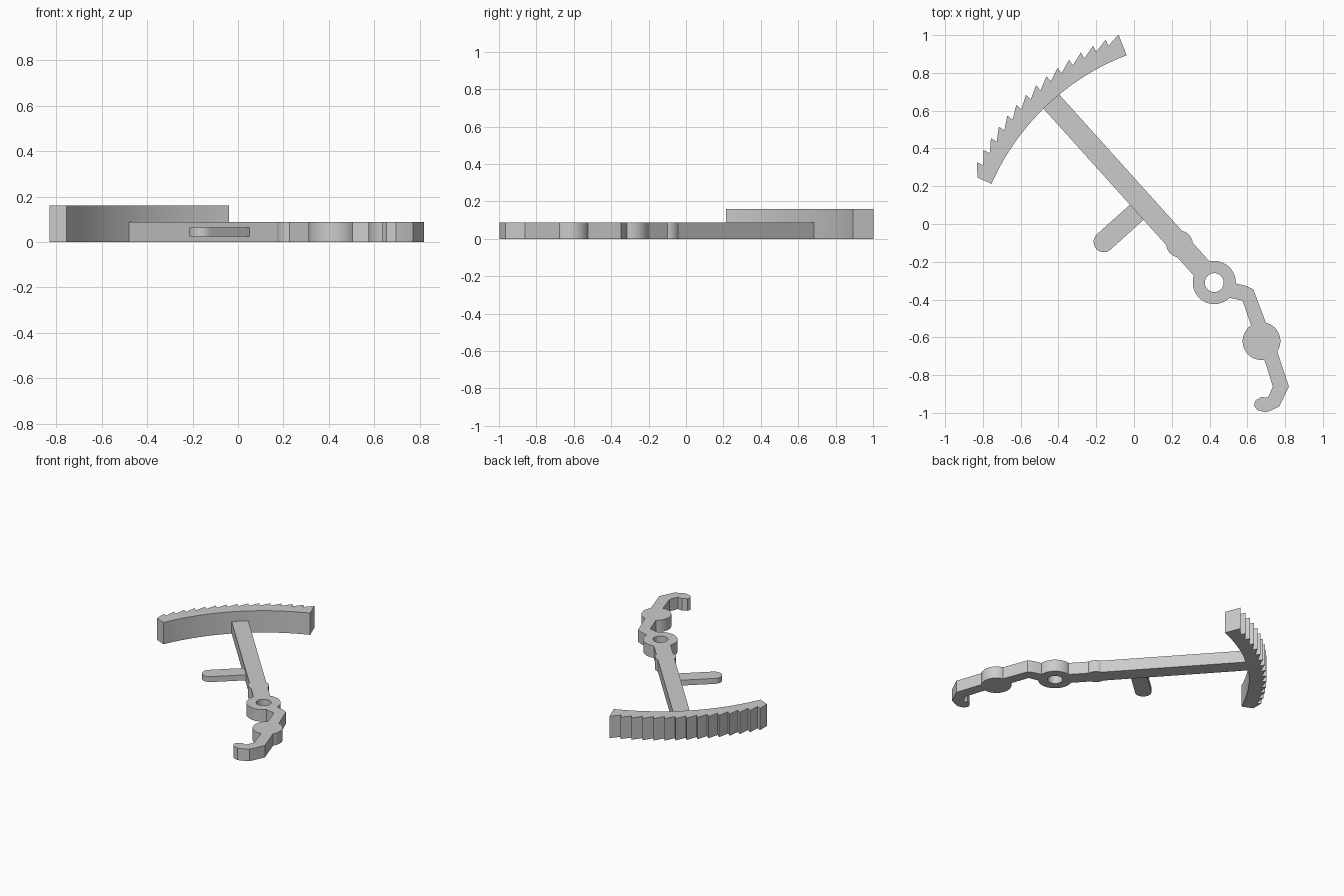
import bpy
import bmesh
from math import sin, cos, pi, radians
from mathutils import Vector

cube = bpy.data.objects.get("Cube")
if cube:
    bpy.data.objects.remove(cube, do_unlink=True)

grey = bpy.data.materials.new("plain grey")
grey.use_nodes = True
grey.diffuse_color = (0.6, 0.6, 0.6, 1)
grey.node_tree.nodes["Principled BSDF"].inputs["Base Color"].default_value = grey.diffuse_color

PIVOT = Vector((0.425, -0.31))
ALONG = Vector((cos(radians(132)), sin(radians(132))))   # from pivot to rack
ACROSS = Vector((ALONG.y, -ALONG.x))
THICK = 0.088


def arc(centre, radius, start, end, steps):
    """Points on an arc, angles in degrees, both ends included."""
    angles = [radians(start + (end - start) * i / steps) for i in range(steps + 1)]
    return [Vector(centre) + radius * Vector((cos(a), sin(a))) for a in angles]


def circle(centre, radius, steps=48):
    return arc(centre, radius, 0, 360, steps)[:-1]


def on_bar(u, v):
    return PIVOT + ALONG * u + ACROSS * v


def prism(name, outline, z0, z1, hole=None):
    """Extrude an outline upwards; a hole has as many points as the outline."""
    bm = bmesh.new()
    outer = [bm.verts.new((p[0], p[1], z0)) for p in outline]
    if hole:
        inner = [bm.verts.new((p[0], p[1], z0)) for p in hole]
        n = len(outer)
        for i in range(n):
            j = (i + 1) % n
            bm.faces.new((outer[i], outer[j], inner[j], inner[i]))
    else:
        bm.faces.new(outer)
    result = bmesh.ops.extrude_face_region(bm, geom=bm.faces[:])
    top = [g for g in result["geom"] if isinstance(g, bmesh.types.BMVert)]
    bmesh.ops.translate(bm, verts=top, vec=(0, 0, z1 - z0))
    bmesh.ops.recalc_face_normals(bm, faces=bm.faces[:])
    mesh = bpy.data.meshes.new(name)
    bm.to_mesh(mesh)
    bm.free()
    mesh.materials.append(grey)
    obj = bpy.data.objects.new(name, mesh)
    bpy.context.collection.objects.link(obj)
    bpy.ops.object.select_all(action='DESELECT')
    obj.select_set(True)
    bpy.context.view_layer.objects.active = obj
    bpy.ops.object.shade_smooth_by_angle(angle=radians(30))
    return obj


# Curved rack with sawteeth, centred on the pivot
FIRST, PITCH, TEETH = 111.1, 3, 15
LAST = FIRST + PITCH * TEETH
rack = []
for i in range(TEETH):
    rack += arc(PIVOT, 1.408, FIRST + i * PITCH, 0, 1)[:1]
    rack += arc(PIVOT, 1.372, FIRST + (i + 1) * PITCH, 0, 1)[:1]
rack += arc(PIVOT, 1.29, LAST, FIRST, 30)
prism("toothed_rack", rack, 0, 0.16)

# Straight lever bar and the small boss on it
prism("lever_bar", [on_bar(0.085, -0.056), on_bar(0.085, 0.056),
                    on_bar(1.3, 0.056), on_bar(1.3, -0.056)], 0, THICK)
prism("bar_boss", circle(on_bar(0.275, 0), 0.07), 0, THICK)

# Pivot ring
prism("pivot_ring", circle(PIVOT, 0.114), 0, THICK, circle(PIVOT, 0.05))

# Thin side peg with a rounded end
tip = Vector((-0.16, -0.095))
peg = arc(tip, 0.054, 132, 312, 20)
peg += [peg[-1] + ACROSS * 0.25, peg[0] + ACROSS * 0.25]
prism("side_peg", peg, 0.024, 0.064)

# Bent tail ending in a hook, with a round disc halfway
tail = [(0.52, -0.31), (0.595, -0.328), (0.632, -0.347), (0.70, -0.527),
        (0.76, -0.68), (0.82, -0.86), (0.77, -0.965), (0.73, -0.985),
        (0.695, -0.997), (0.653, -0.985), (0.635, -0.96), (0.643, -0.934),
        (0.675, -0.916), (0.71, -0.92), (0.735, -0.86), (0.69, -0.717),
        (0.62, -0.537), (0.574, -0.405), (0.50, -0.39)]
prism("hooked_tail", tail, 0, THICK)
prism("tail_disc", circle((0.675, -0.62), 0.1), 0, THICK)
